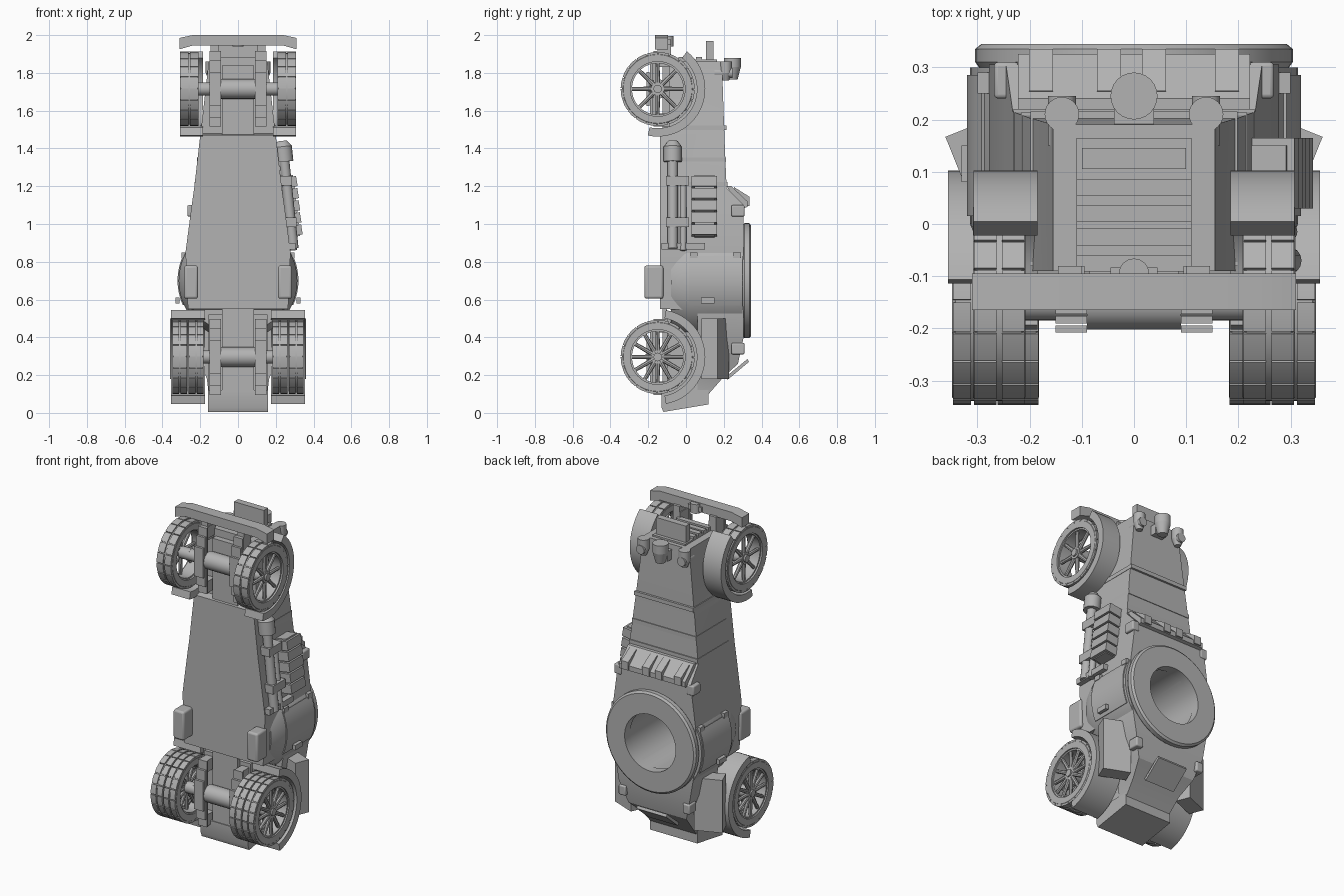
import bpy, bmesh
from math import radians, pi, cos, sin
from mathutils import Matrix, Vector

cube = bpy.data.objects.get("Cube")
if cube:
    bpy.data.objects.remove(cube)

paint = bpy.data.materials.new("plain_grey")
paint.use_nodes = True
GREY = (0.45, 0.45, 0.45, 1)
paint.diffuse_color = GREY
paint.node_tree.nodes["Principled BSDF"].inputs["Base Color"].default_value = GREY

# Local z becomes the named world axis
ALONG_X = Matrix(((0, 0, 1), (1, 0, 0), (0, 1, 0))).to_4x4()
ALONG_Y = Matrix(((0, 1, 0), (0, 0, 1), (1, 0, 0))).to_4x4()
made = []


def at(x, y, z):
    return Matrix.Translation((x, y, z))


def box(bm, x, y, z, turn=None):
    """Box from three (low, high) ranges, optionally turned about its centre."""
    mid = [(a + b) / 2 for a, b in (x, y, z)]
    size = [b - a for a, b in (x, y, z)]
    m = at(*mid) @ (turn or Matrix()) @ Matrix.Diagonal((*size, 1))
    bmesh.ops.create_cube(bm, size=1, matrix=m)


def rod(bm, a, b, r, r2=None, seg=16):
    a, b = Vector(a), Vector(b)
    m = Matrix.Translation((a + b) / 2) @ (b - a).to_track_quat('Z', 'Y').to_matrix().to_4x4()
    bmesh.ops.create_cone(bm, cap_ends=True, segments=seg, radius1=r,
                          radius2=r if r2 is None else r2, depth=(b - a).length, matrix=m)


def lathe(bm, profile, m, seg=40, start=0, end=360):
    """Spin a closed (radius, height) profile; a part turn gets end caps."""
    full = end - start == 360
    rings = []
    for i in range(seg if full else seg + 1):
        a = radians(start + (end - start) * i / seg)
        rings.append([bm.verts.new(m @ Vector((r * cos(a), r * sin(a), h))) for r, h in profile])
    skin(bm, rings, full)


def skin(bm, rings, full=False):
    n = len(rings[0])
    pairs = list(zip(rings, rings[1:])) + ([(rings[-1], rings[0])] if full else [])
    for p, q in pairs:
        for k in range(n):
            bm.faces.new((p[k], p[(k + 1) % n], q[(k + 1) % n], q[k]))
    if not full:
        bm.faces.new(rings[0])
        bm.faces.new(rings[-1])


def prism(bm, points, low, high, m):
    skin(bm, [[bm.verts.new(m @ Vector((u, v, h))) for u, v in points] for h in (low, high)])


def part(name, bm, mirror=False, bevel=0):
    bmesh.ops.recalc_face_normals(bm, faces=bm.faces)
    mesh = bpy.data.meshes.new(name)
    bm.to_mesh(mesh)
    bm.free()
    mesh.materials.append(paint)
    ob = bpy.data.objects.new(name, mesh)
    bpy.context.scene.collection.objects.link(ob)
    if bevel:
        mod = ob.modifiers.new("bevel", 'BEVEL')
        mod.width, mod.segments = bevel, 3
    if mirror:
        ob.modifiers.new("mirror", 'MIRROR')
    made.append(ob)
    return ob


# Armoured hull: sections of height, half width, belly and deck
sections = [(.10, .155, .06, .12), (.18, .165, .06, .19), (.26, .195, .06, .275),
            (.40, .24, .06, .305), (.545, .265, .06, .305), (.55, .265, -.137, .305),
            (.85, .278, -.137, .305), (1.1, .245, -.137, .305), (1.19, .232, -.137, .215),
            (1.47, .2, -.137, .203), (1.48, .198, -.09, .203), (1.86, .155, -.09, .19)]
bm = bmesh.new()
skin(bm, [[bm.verts.new(c) for c in ((-w, lo, z), (w, lo, z), (w, hi, z), (-w, hi, z))]
          for z, w, lo, hi in sections])
hull = part("hull", bm)

# Turret well cut into the hull
bm = bmesh.new()
rod(bm, (0, -.08, .7), (0, .5, .7), .176, seg=48)
cutter = part("well_cutter", bm)
cutter.hide_render = True
cut = hull.modifiers.new("well", 'BOOLEAN')
cut.object, cut.operation, cut.solver = cutter, 'DIFFERENCE', 'EXACT'
bpy.context.view_layer.objects.active = hull
bpy.ops.object.modifier_apply(modifier="well")
made.remove(cutter)
bpy.data.objects.remove(cutter)

# Round barbette and turret ring
bm = bmesh.new()
lathe(bm, [(.176, -.08), (.28, -.08), (.314, 0), (.314, .3), (.176, .3)], at(0, 0, .7) @ ALONG_Y, 56)
part("barbette", bm)
bm = bmesh.new()
lathe(bm, [(.172, .29), (.172, .345), (.292, .345), (.304, .335), (.304, .31), (.29, .29)],
      at(0, 0, .7) @ ALONG_Y, 56)
part("turret_ring", bm)

# Side doors on the barbette
bm = bmesh.new()
lathe(bm, [(.31, .015), (.32, .015), (.32, .285), (.31, .285)], at(0, 0, .7) @ ALONG_Y, 12, 66, 114)
for y in (.02, .25):
    box(bm, (.27, .3), (y, y + .04), (.82, .85))
box(bm, (.31, .33), (.08, .15), (.58, .61))
part("side_door", bm, True)

# Chassis, tail box and rear hatch
bm = bmesh.new()
box(bm, (-.155, .155), (-.1, .07), (.1, .52))
box(bm, (-.085, .085), (-.125, -.1), (.1, .55))
box(bm, (-.085, .085), (-.125, -.09), (1.47, 1.84))
part("chassis", bm)
bm = bmesh.new()
prism(bm, [(-.12, .005), (.12, .045), (.12, .12), (-.13, .12), (-.13, .03)], -.16, .16, ALONG_X)
part("tail_box", bm)
bm = bmesh.new()
prism(bm, [(.21, .19), (.325, .285), (.333, .27), (.22, .175)], -.1, .1, ALONG_X)
part("rear_hatch", bm)

# Bonnet seams and front plate with hinge teeth
bm = bmesh.new()
for z, w, out in ((1.34, .216, .213), (1.51, .198, .215), (1.21, .231, .22)):
    box(bm, (-w, w), (-.08, out), (z - .012, z + .012))
part("bonnet_seams", bm)
bm = bmesh.new()
prism(bm, [(.215, 1.2), (.24, 1.2), (.325, 1.12), (.325, 1.09), (.29, 1.08)], -.222, .222, ALONG_X)
for x in (-.178, -.048, .038, .178):
    prism(bm, [(.25, 1.165), (.255, 1.195), (.335, 1.145), (.335, 1.095), (.3, 1.095)],
          x - .023, x + .023, ALONG_X)
part("front_plate", bm)

# Vision blocks
bm = bmesh.new()
for x, z in ((.25, 1.07), (.222, .34)):
    box(bm, (x - .03, x + .018), (.24, .31), (z - .03, z + .03))
part("vision_block", bm, True, .008)

# Radiator, slats and nose plate
bm = bmesh.new()
box(bm, (-.11, .11), (-.09, .165), (1.84, 1.87))
for y in (-.075, -.025, .02, .07):
    box(bm, (-.11, .11), (y - .016, y + .016), (1.86, 1.885))
box(bm, (-.1, .1), (.105, .145), (1.86, 1.97))
part("radiator", bm)

# Bumper with hook
bm = bmesh.new()
prism(bm, [(1.925, -.31), (1.985, -.31), (2, -.24), (2, .24), (1.985, .31), (1.925, .31),
           (1.945, .24), (1.945, -.24)], -.165, -.095, ALONG_Y)
part("bumper", bm)
bm = bmesh.new()
rod(bm, (0, -.095, 1.94), (0, -.095, 1.995), .029)
box(bm, (-.045, .045), (-.1, -.083), (1.95, 1.98))
part("tow_hook", bm)

# Lamps
bm = bmesh.new()
rod(bm, (0, .245, 1.83), (0, .245, 1.88), .045, seg=24)
rod(bm, (0, .245, 1.765), (0, .245, 1.83), .028, .045, 24)
box(bm, (-.038, .038), (.17, .23), (1.77, 1.83))
for x in (-.138, .138):
    rod(bm, (x, .21, 1.8), (x, .21, 1.86), .033, seg=24)
    rod(bm, (x, .21, 1.76), (x, .21, 1.8), .018, .033, 24)
    rod(bm, (x, .15, 1.8), (x, .245, 1.8), .027)
part("lamps", bm)


def wheel(name, x, width, z, spokes):
    """Treaded tyre, rim, hub and spokes, mirrored to the other side."""
    bm = bmesh.new()
    h = width / 2
    centre = at(x, -.15, z)
    lathe(bm, [(.145, -h), (.182, -h), (.189, -h * .85), (.189, h * .85), (.182, h), (.145, h)],
          centre @ ALONG_X, 48)
    for side in (-1, 1):
        for i in range(20):
            a = i * 18
            lathe(bm, [(.18, side * h * .1), (.196, side * h * .1), (.196, side * h * .97),
                       (.18, side * h * .97)], centre @ ALONG_X, 2, a, a + 16.5)
    lathe(bm, [(.136, -h * .8), (.15, -h * .8), (.15, h * .8), (.136, h * .8)], centre @ ALONG_X, 48)
    for i in range(spokes):
        a = 2 * pi * i / spokes
        d = Vector((0, cos(a), sin(a)))
        hub = Vector((x + h * .5, -.15, z))
        rod(bm, hub + d * .02, hub + d * .14, .013, .01, 8)
    rod(bm, (x - h, -.15, z), (x + h * .8, -.15, z), .035, seg=20)
    rod(bm, (x, -.15, z), (x + h, -.15, z), .022)
    part(name, bm, True)


wheel("front_wheel", .258, .1, 1.715, 8)
wheel("rear_inner_wheel", .222, .08, .296, 12)
wheel("rear_outer_wheel", .308, .08, .296, 12)

# Mudguards wrapped around the wheels
for name, z, inner, outer, a, b in (("front_mudguard", 1.715, .185, .307, -102, 52),
                                    ("rear_mudguard", .296, .175, .356, -80, 80)):
    bm = bmesh.new()
    lathe(bm, [(.208, inner), (.252, inner), (.252, outer), (.208, outer)],
          at(0, -.15, z) @ ALONG_X, 24, a, b)
    part(name, bm, True)

# Axles, leaf springs and bumper brackets
bm = bmesh.new()
for z in (.296, 1.715):
    rod(bm, (-.24, -.15, z), (.24, -.15, z), .035)
    rod(bm, (-.09, -.15, z), (.09, -.15, z), .052, seg=24)
part("axles", bm)
bm = bmesh.new()
for z in (.296, 1.715):
    for i, reach in enumerate((.2, .15, .09)):
        y = -.165 - i * .018
        box(bm, (.09, .15), (y - .007, y + .007), (z - reach, z + reach))
    box(bm, (.095, .145), (-.16, -.08), (z - .2, z - .13))
    box(bm, (.095, .145), (-.16, -.08), (z + .13, z + .2))
box(bm, (.1, .145), (-.15, -.08), (1.83, 1.95))
part("leaf_spring", bm, True)

# Underside steps and rear stowage boxes
bm = bmesh.new()
box(bm, (.212, .285), (-.22, -.12), (.605, .78))
part("side_step", bm, True, .012)
bm = bmesh.new()
box(bm, (.19, .35), (.11, .2), (.18, .5), Matrix.Rotation(radians(-22), 4, 'Z'))
part("stowage_box", bm, True)


def flank(z):
    return .235 + (1.43 - z) * .105


# Tools and stacked cans on the left flank only
bm = bmesh.new()
rod(bm, (flank(.87), -.07, .87), (flank(1.34), -.07, 1.34), .027)
rod(bm, (flank(1.33), -.07, 1.33), (flank(1.41), -.07, 1.41), .048)
rod(bm, (flank(1.41), -.07, 1.41), (flank(1.44), -.07, 1.44), .048, .025)
rod(bm, (flank(.86), -.015, .86), (flank(1.25), -.015, 1.25), .018)
for z in (1.01, 1.23):
    box(bm, (flank(z) - .04, flank(z) + .03), (-.105, .015), (z - .025, z + .025))
box(bm, (.24, .305), (-.13, .1), (.865, .9))
part("flank_tools", bm)
bm = bmesh.new()
tilt = Matrix.Rotation(radians(-9), 4, 'Y')
for i in range(5):
    z = .965 + i * .064
    x = flank(z) + .015
    box(bm, (x - .045, x + .04), (.03, .165), (z - .027, z + .027), tilt)
    box(bm, (x - .045, x + .025), (.045, .15), (z - .034, z + .034), tilt)
part("stacked_cans", bm)

# Smooth the round parts and keep edges sharp
bpy.ops.object.select_all(action='DESELECT')
for ob in made:
    ob.select_set(True)
bpy.context.view_layer.objects.active = made[0]
bpy.ops.object.shade_smooth_by_angle(angle=radians(30))
